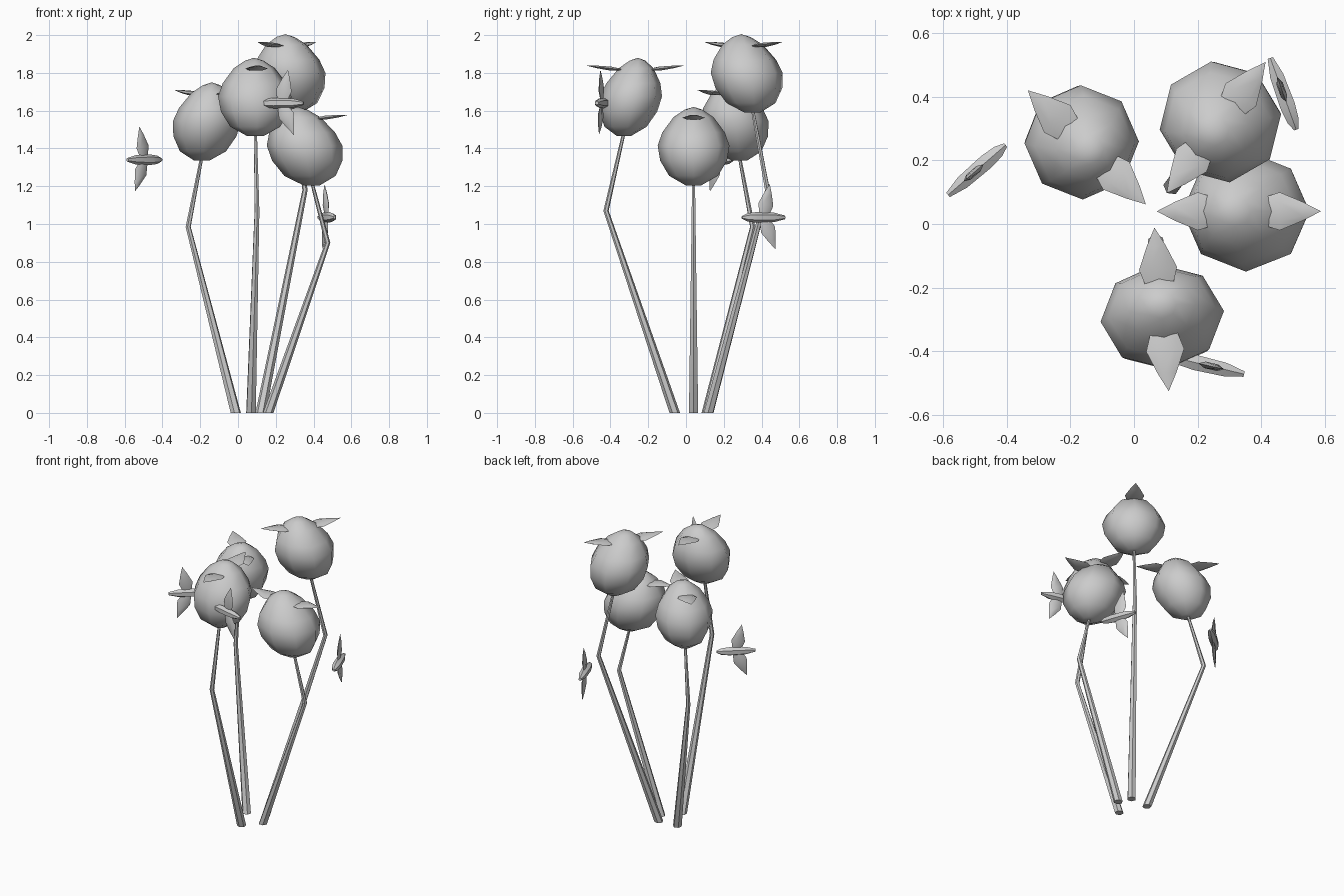
import bpy, bmesh
from math import sin, cos, pi, radians
from mathutils import Vector, Matrix

cube = bpy.data.objects.get("Cube")
if cube:
    bpy.data.objects.remove(cube)

grey = bpy.data.materials.new("plain grey")
grey.use_nodes = True
grey.diffuse_color = (0.6, 0.6, 0.6, 1)
grey.node_tree.nodes["Principled BSDF"].inputs["Base Color"].default_value = (0.6, 0.6, 0.6, 1)


def loft(name, rings, sides, place, smooth_angle=50):
    """Skin rings of (centre, half width, half depth) stacked along local z."""
    bm = bmesh.new()
    loops = []
    for centre, a, b in rings:
        loops.append([bm.verts.new(Vector(centre) + Vector((a * cos(2 * pi * i / sides),
                                                            b * sin(2 * pi * i / sides), 0)))
                      for i in range(sides)])
    for low, high in zip(loops, loops[1:]):
        for i in range(sides):
            j = (i + 1) % sides
            bm.faces.new((low[i], low[j], high[j], high[i]))
    bm.faces.new(loops[0][::-1])
    bm.faces.new(loops[-1])
    bmesh.ops.remove_doubles(bm, verts=bm.verts, dist=0.0005)
    bmesh.ops.recalc_face_normals(bm, faces=bm.faces)
    mesh = bpy.data.meshes.new(name)
    bm.to_mesh(mesh)
    bm.free()
    mesh.materials.append(grey)
    obj = bpy.data.objects.new(name, mesh)
    bpy.context.collection.objects.link(obj)
    obj.matrix_world = place
    bpy.ops.object.select_all(action='DESELECT')
    obj.select_set(True)
    bpy.context.view_layer.objects.active = obj
    bpy.ops.object.shade_smooth_by_angle(angle=radians(smooth_angle))
    return obj


def frame(origin, along, side):
    """Local z follows along, local x follows side."""
    z = Vector(along).normalized()
    x = Vector(side)
    x = (x - z * x.dot(z)).normalized()
    rot = Matrix((x, z.cross(x), z)).transposed()
    return Matrix.Translation(origin) @ rot.to_4x4()


def blade(name, place, length, width):
    """Thin pointed petal growing along local z, widest near its base."""
    loft(name, [((0, 0, 0), width * .33, .004),
                ((0, 0, length * .33), width * .5, .012),
                ((0, 0, length * .7), width * .25, .008),
                ((0, 0, length), .0001, .0001)], 6, place)


# Bulb outline as (height, share of full radius)
BULB = [(0, .22), (.05, .68), (.13, .93), (.21, 1), (.28, .87), (.36, .56), (.4, .25), (.415, 0)]


def tulip(name, angle, bend, neck, radial, across):
    place = Matrix.Translation((.06, .04, 0)) @ Matrix.Rotation(radians(angle), 4, 'Z')
    (bend_r, bend_z), (neck_r, neck_z) = bend, neck
    loft(name + "_stem", [((.1, 0, 0), .028, .028),
                          ((bend_r, 0, bend_z), .014, .014),
                          ((neck_r, 0, neck_z + .02), .009, .009)], 6, place)
    # bulb leans back towards the middle of the bunch
    loft(name + "_bulb", [((neck_r - .18 * h, 0, neck_z + h), radial * s, across * s)
                          for h, s in BULB], 8, place, 80)
    # one petal points inwards and one outwards
    crown = neck_r - .065
    for part, sign, reach in (("inner", -1, .06), ("outer", 1, .07)):
        local = frame((crown + sign * reach, 0, neck_z + .35), (sign, 0, .12), (0, 1, 0))
        blade(f"{name}_{part}_petal", place @ local, .195, .12)


tulip("right_tulip", 0, (.415, .9), (.33, 1.205), .2, .19)
tulip("left_tulip", 136, (.45, .985), (.35, 1.335), .18, .18)
tulip("front_tulip", -85, (.465, 1.07), (.37, 1.465), .165, .195)
tulip("back_tulip", 53, (.49, 1.18), (.39, 1.59), .19, .195)


def insect(name, centre, forward):
    """Small hovering body with two swept wings."""
    centre, forward = Vector(centre), Vector(forward).normalized()
    loft(name + "_body", [((0, 0, z), r, r) for z, r in
                          ((-.12, .01), (-.06, .025), (.04, .028), (.09, .022), (.12, .008))],
         6, frame(centre, forward, (0, 0, 1)))
    for part, rise, sweep in (("upper", 1, .2), ("lower", -1, .4)):
        along = Vector((0, 0, rise)) - forward * sweep
        blade(f"{name}_{part}_wing", frame(centre + along * .015, along, forward), .165, .085)


insect("left_insect", (-.495, .17, 1.34), (.75, .65, 0))
insect("front_insect", (.23, -.445, 1.64), (-.97, .23, 0))
insect("back_insect", (.47, .41, 1.035), (.34, -.94, 0))
